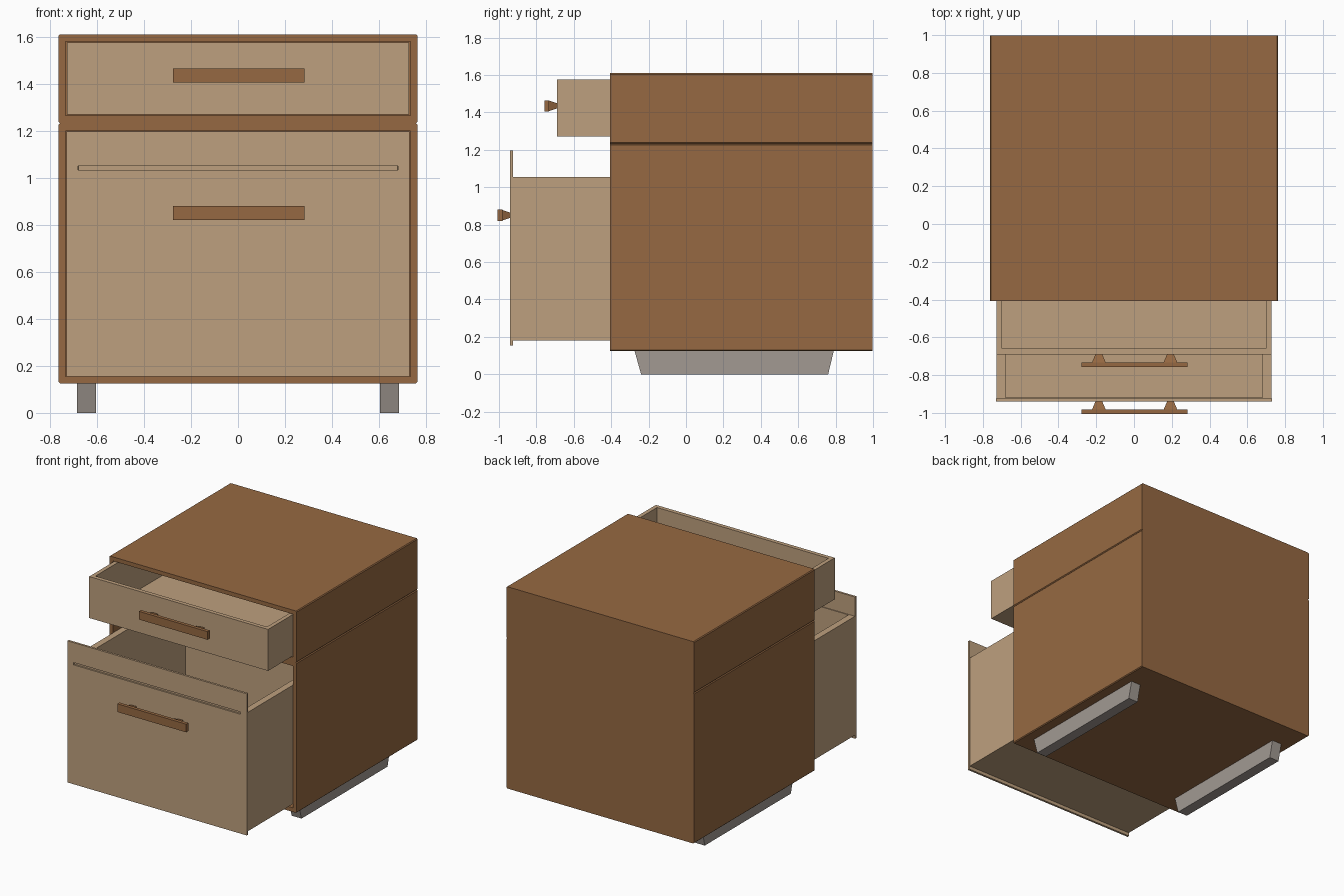
import bpy, bmesh
from mathutils import Vector

if "Cube" in bpy.data.objects:
    bpy.data.objects.remove(bpy.data.objects["Cube"])


def material(name, rgb):
    m = bpy.data.materials.new(name)
    m.diffuse_color = (*rgb, 1)
    m.use_nodes = True
    m.node_tree.nodes["Principled BSDF"].inputs["Base Color"].default_value = m.diffuse_color
    return m


BROWN = material("brown wood", (0.305, 0.141, 0.054))
TAN = material("tan wood", (0.515, 0.352, 0.209))
GREY = material("warm grey", (0.36, 0.32, 0.29))


def block(lo, hi):
    """bmesh box between two corners"""
    bm = bmesh.new()
    bmesh.ops.create_cube(bm, size=1)
    for v in bm.verts:
        v.co = Vector([lo[i] if v.co[i] < 0 else hi[i] for i in range(3)])
    return bm


def finish(bm, name, mat):
    bmesh.ops.recalc_face_normals(bm, faces=bm.faces)
    me = bpy.data.meshes.new(name)
    bm.to_mesh(me)
    bm.free()
    me.materials.append(mat)
    ob = bpy.data.objects.new(name, me)
    bpy.context.collection.objects.link(ob)
    return ob


def hollow(lo, hi, ilo, ihi, open_dir):
    """box with a cavity from ilo to ihi, open towards open_dir"""
    bm = block(lo, hi)
    bm.normal_update()
    d = Vector(open_dir)
    face = max(bm.faces, key=lambda f: f.normal.dot(d))
    mid = (Vector(lo) + Vector(hi)) / 2
    axis = max(range(3), key=lambda i: abs(d[i]))
    bmesh.ops.inset_region(bm, faces=[face], thickness=0.01)
    for v in face.verts:
        for i in range(3):
            if i != axis:
                v.co[i] = ilo[i] if v.co[i] < mid[i] else ihi[i]
    new = bmesh.ops.extrude_face_region(bm, geom=[face])["geom"]
    if face.is_valid:
        bmesh.ops.delete(bm, geom=[face], context='FACES_ONLY')
    for v in new:
        if isinstance(v, bmesh.types.BMVert):
            v.co[axis] = ihi[axis] if d[axis] < 0 else ilo[axis]
    return bm


# cabinet: two stacked shells, long outer edges chamfered to form the side seam
for name, z0, z1, iz0, iz1 in (("lower_cabinet", 0.125, 1.232, 0.155, 1.199),
                               ("upper_cabinet", 1.232, 1.61, 1.265, 1.58)):
    bm = hollow((-0.763, -0.407, z0), (0.763, 0.997, z1),
                (-0.733, -0.407, iz0), (0.733, 0.967, iz1), (0, -1, 0))
    edges = [e for e in bm.edges
             if all(abs(v.co.x) > 0.76 for v in e.verts)
             and abs(e.verts[0].co.y - e.verts[1].co.y) > 1]
    bmesh.ops.bevel(bm, geom=edges, offset=0.006, segments=1, affect='EDGES')
    finish(bm, name, BROWN)

# feet: long skids with slanted ends
for side, x in (("left", -0.645), ("right", 0.645)):
    bm = block((x - 0.04, -0.275, 0), (x + 0.04, 0.79, 0.125))
    for v in bm.verts:
        if v.co.z < 0.01:
            v.co.y += 0.035 if v.co.y < 0 else -0.03
    finish(bm, side + "_foot", GREY)

# upper drawer
finish(hollow((-0.728, -0.69, 1.27), (0.728, 0.64, 1.575),
              (-0.698, -0.66, 1.282), (0.698, 0.61, 1.575), (0, 0, 1)),
       "upper_drawer", TAN)

# lower drawer box
finish(hollow((-0.728, -0.924, 0.18), (0.728, 0.40, 1.055),
              (-0.68, -0.918, 0.20), (0.68, 0.36, 1.055), (0, 0, 1)),
       "lower_drawer_box", TAN)

# lower drawer front with a long shallow groove
bm = block((-0.73, -0.94, 0.155), (0.73, -0.924, 1.197))
for co, no in (((-0.68, 0, 0), (1, 0, 0)), ((0.68, 0, 0), (1, 0, 0)),
               ((0, 0, 1.033), (0, 0, 1)), ((0, 0, 1.05), (0, 0, 1))):
    bmesh.ops.bisect_plane(bm, geom=bm.verts[:] + bm.edges[:] + bm.faces[:],
                           plane_co=co, plane_no=no)
strip = min(bm.faces, key=lambda f: (f.calc_center_median() - Vector((0, -0.94, 1.0415))).length)
bmesh.ops.inset_region(bm, faces=[strip], thickness=0.001, depth=-0.011)
finish(bm, "lower_drawer_front", TAN)

# handles: flat bar on two posts that flare towards the bar
for name, y, z in (("upper", -0.69, 1.435), ("lower", -0.94, 0.85)):
    finish(block((-0.277, y - 0.067, z - 0.03), (0.283, y - 0.042, z + 0.03)),
           name + "_handle_bar", BROWN)
    for side, x in (("left", -0.186), ("right", 0.193)):
        bm = block((x - 0.036, y - 0.042, z - 0.028), (x + 0.036, y, z + 0.028))
        for v in bm.verts:
            if v.co.y > y - 0.01:
                v.co.x = x + (v.co.x - x) * 0.5
                v.co.z = z + (v.co.z - z) * 0.5
        finish(bm, f"{name}_handle_{side}_post", BROWN)
